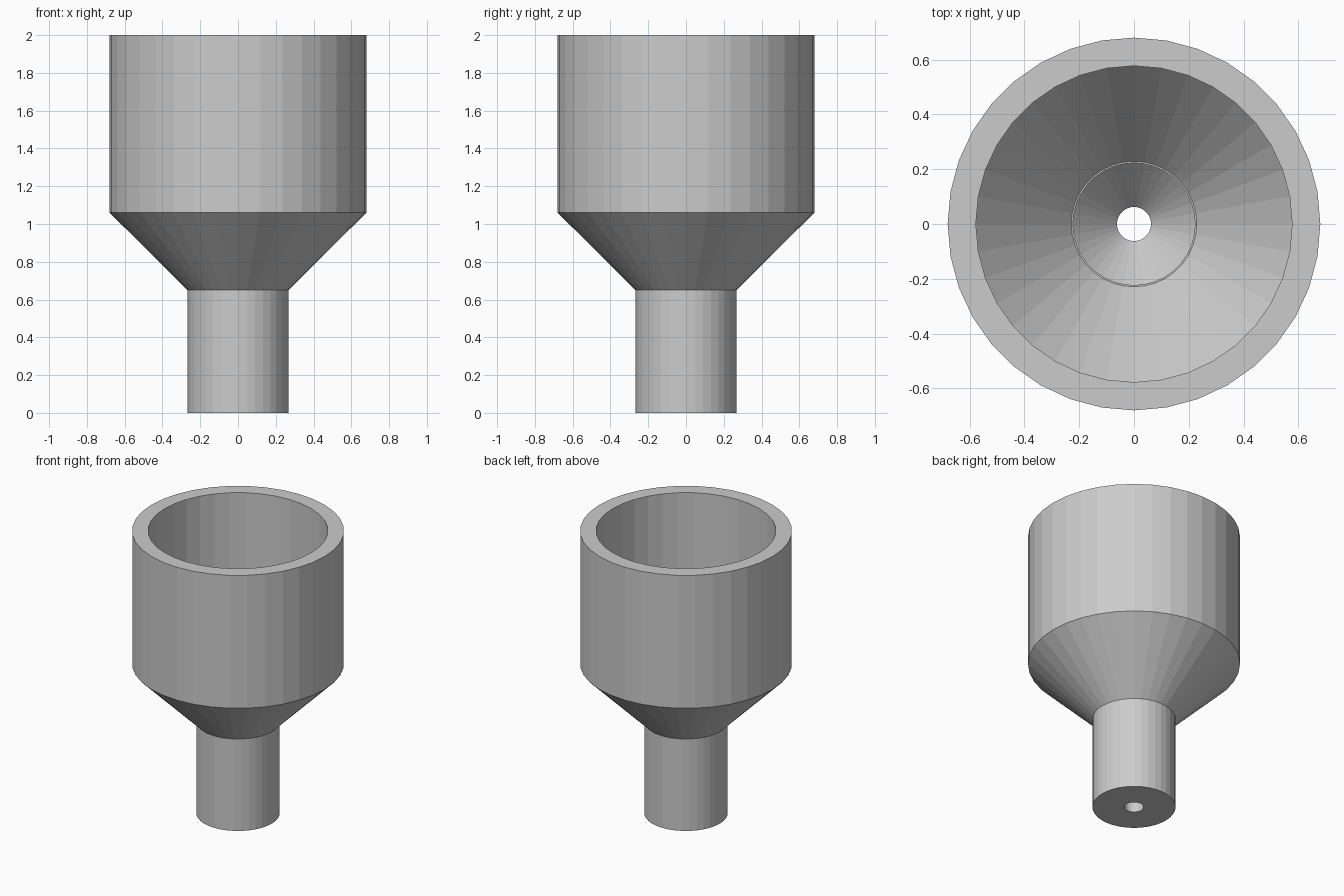
import bpy
import bmesh
from math import cos, sin, tau

cube = bpy.data.objects.get("Cube")
if cube:
    bpy.data.objects.remove(cube)

SIDES = 36

grey = bpy.data.materials.new("plain grey")
grey.use_nodes = True
grey.diffuse_color = (0.6, 0.6, 0.6, 1)
grey.node_tree.nodes["Principled BSDF"].inputs["Base Color"].default_value = (0.6, 0.6, 0.6, 1)


def lathe(name, profile, material):
    """Turn a closed (radius, height) profile about the z axis."""
    bm = bmesh.new()
    rings = [[bm.verts.new((r * cos(tau * i / SIDES), r * sin(tau * i / SIDES), z))
              for i in range(SIDES)] for r, z in profile]
    for a, b in zip(rings, rings[1:] + rings[:1]):
        for i in range(SIDES):
            j = (i + 1) % SIDES
            bm.faces.new((a[i], a[j], b[j], b[i]))
    bmesh.ops.recalc_face_normals(bm, faces=bm.faces)
    mesh = bpy.data.meshes.new(name)
    bm.to_mesh(mesh)
    bm.free()
    mesh.materials.append(material)
    obj = bpy.data.objects.new(name, mesh)
    bpy.context.collection.objects.link(obj)
    return obj


# Outside: stem, flared shoulder, wide cup
outside = [(0.267, 0), (0.267, 0.65), (0.68, 1.06), (0.68, 2)]
# Inside, from the rim down: cup, funnel, small ledge, bore, tapered end, drain hole
inside = [(0.577, 2), (0.577, 1.06), (0.229, 0.65), (0.223, 0.65),
          (0.223, 0.27), (0.062, 0.1), (0.062, 0)]

lathe("funnel_body", outside + inside, grey)
